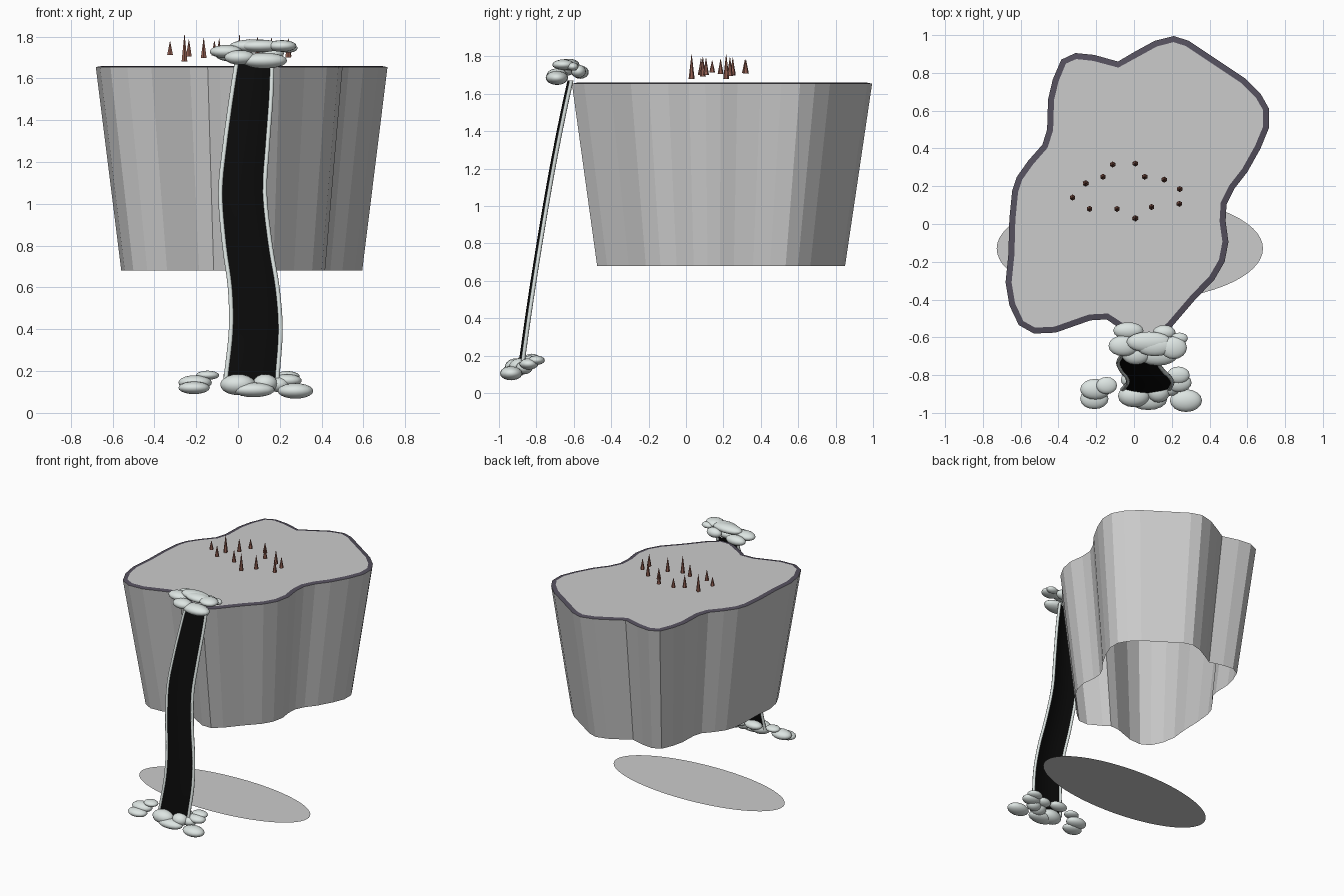
import bpy, bmesh, math
from mathutils import Vector

if "Cube" in bpy.data.objects:
    bpy.data.objects.remove(bpy.data.objects["Cube"])


def material(name, rgb):
    m = bpy.data.materials.new(name)
    m.diffuse_color = (*rgb, 1)
    m.use_nodes = True
    m.node_tree.nodes["Principled BSDF"].inputs["Base Color"].default_value = m.diffuse_color
    return m


def make_object(name, bm, mat=None, smooth=False):
    me = bpy.data.meshes.new(name)
    bm.to_mesh(me)
    bm.free()
    ob = bpy.data.objects.new(name, me)
    bpy.context.collection.objects.link(ob)
    if mat:
        me.materials.append(mat)
    for p in me.polygons:
        p.use_smooth = smooth
    return ob


def loft(bm, rings, closed=True):
    """Bridge consecutive rings of points with quads."""
    rows = [[bm.verts.new(p) for p in r] for r in rings]
    n = len(rows[0])
    for a, b in zip(rows, rows[1:]):
        for i in range(n if closed else n - 1):
            j = (i + 1) % n
            bm.faces.new((a[i], a[j], b[j], b[i]))
    return rows


rim_mat = material("dark_rim", (0.09, 0.08, 0.11))
black = material("black_water", (0.003, 0.003, 0.003))
pale = material("pale_foam", (0.72, 0.78, 0.76))
brown = material("red_brown", (0.28, 0.11, 0.08))

# Cliff outline, clockwise seen from above
outline = [(.21, .995), (.29, .97), (.425, .88), (.59, .77), (.67, .69), (.715, .61),
           (.715, .51), (.67, .40), (.60, .275), (.53, .185), (.49, .105), (.485, .015),
           (.50, -.095), (.48, -.20), (.425, -.295), (.32, -.405), (.20, -.545),
           (.12, -.61), (.03, -.61), (-.087, -.545), (-.145, -.505), (-.23, -.51),
           (-.415, -.575), (-.53, -.58), (-.61, -.535), (-.66, -.43), (-.68, -.31),
           (-.665, -.16), (-.66, .025), (-.645, .175), (-.62, .25), (-.56, .335),
           (-.485, .42), (-.46, .50), (-.455, .66), (-.43, .765), (-.385, .87),
           (-.31, .905), (-.21, .895), (-.085, .86), (0, .91), (.11, .97)]
outline.reverse()
CX, CY, TOP, LOW = .02, .165, 1.66, .68


def ring(scale, z):
    return [(CX + (x - CX) * scale, CY + (y - CY) * scale, z) for x, y in outline]


def inset_ring(d, z):
    pts, n = [], len(outline)
    for i, (x, y) in enumerate(outline):
        t = (Vector(outline[(i + 1) % n]) - Vector(outline[i - 1])).normalized()
        pts.append((x - t.y * d, y + t.x * d, z))
    return pts


# Cliff wall: tapered, open underneath
bm = bmesh.new()
loft(bm, [ring(.826, LOW), ring(1, TOP - .006)])
make_object("cliff_wall", bm)

# Dark rim around the plateau
bm = bmesh.new()
loft(bm, [ring(1, TOP - .006), inset_ring(.032, TOP)])
make_object("plateau_rim", bm, rim_mat)

# Plateau surface
bm = bmesh.new()
bm.faces.new([bm.verts.new(p) for p in inset_ring(.032, TOP)])
make_object("plateau_top", bm)

# Flat elliptical disc at ground level
bm = bmesh.new()
bm.faces.new([bm.verts.new((-.022 + .705 * math.cos(a), -.13 + .28 * math.sin(a), 0))
              for a in (math.tau * i / 64 for i in range(64))])
make_object("ground_disc", bm)

# Waterfall path: centre x, front y, z, half width
path = [(.078, -.635, 1.67, .085), (.062, -.672, 1.5, .095), (.038, -.718, 1.27, .102),
        (.022, -.758, 1.05, .106), (.045, -.800, .80, .110), (.075, -.832, .60, .113),
        (.085, -.862, .40, .118), (.068, -.890, .20, .122), (.062, -.897, .14, .124)]


def spline(t):
    """Catmull-Rom sample of the path."""
    i = min(int(t), len(path) - 2)
    u = t - i
    p = [path[max(0, min(len(path) - 1, i + k))] for k in (-1, 0, 1, 2)]
    return [.5 * (2 * b + (c - a) * u + (2 * a - 5 * b + 4 * c - d) * u * u
                  + (3 * b - a - 3 * c + d) * u ** 3) for a, b, c, d in zip(*p)]


STEPS = 32
samples = [spline(i * (len(path) - 1) / STEPS) for i in range(STEPS + 1)]
bow = .022

# Water sheet, bowed towards the front
bm = bmesh.new()
loft(bm, [[(x + w * s, y + bow * s * s, z) for s in (-1, -.6, -.2, .2, .6, 1)]
          for x, y, z, w in samples], closed=False)
make_object("water_sheet", bm, black, True)

# Pale strands down both edges
for name, side in (("left", -1), ("right", 1)):
    bm = bmesh.new()
    loft(bm, [[(x + side * w + .011 * math.cos(a), y + bow + .011 * math.sin(a), z)
               for a in (math.tau * k / 8 for k in range(8))] for x, y, z, w in samples])
    make_object("water_edge_" + name, bm, pale, True)


def blobs(name, items):
    """Foam blobs: x, y, z, rx, ry, rz."""
    for i, (x, y, z, rx, ry, rz) in enumerate(items):
        bm = bmesh.new()
        bmesh.ops.create_uvsphere(bm, u_segments=16, v_segments=10, radius=1)
        bmesh.ops.scale(bm, vec=(rx, ry, rz), verts=bm.verts)
        ob = make_object(f"{name}_{i + 1}", bm, pale, True)
        ob.location = (x, y, z)


# Foam at the lip of the fall
blobs("top_foam", [
    (-.03, -.565, 1.715, .08, .045, .035), (.16, -.575, 1.72, .06, .04, .035),
    (.08, -.625, 1.755, .12, .055, .032), (-.055, -.645, 1.728, .08, .055, .032),
    (.11, -.645, 1.755, .10, .055, .03), (.21, -.655, 1.755, .07, .06, .028),
    (.01, -.69, 1.70, .075, .055, .035), (.125, -.69, 1.685, .11, .06, .038),
    (.24, -.605, 1.745, .045, .03, .022)])

# Foam where the water lands
blobs("bottom_foam", [
    (-.205, -.875, 1.45 / 10, .08, .055, .035), (-.21, -.925, .12, .075, .055, .03),
    (-.145, -.855, .18, .055, .045, .022), (0, -.91, .135, .085, .06, .05),
    (.075, -.93, .11, .10, .055, .035), (.13, -.89, .14, .06, .055, .045),
    (.275, -.935, .105, .085, .06, .037), (.235, -.80, .175, .06, .045, .025),
    (.235, -.84, .155, .07, .05, .03), (.19, -.865, .135, .055, .045, .035),
    (0, -.825, .18, .07, .045, .03), (.13, -.835, .17, .06, .045, .03)])

# Ring of small spikes above the plateau: x, y, height
spikes = [(-.325, .14, .065), (-.256, .215, .13), (-.164, .25, .095), (-.113, .315, .07),
          (.007, .32, .075), (.057, .25, .085), (.16, .235, .10), (.242, .185, .08),
          (.24, .107, .09), (.093, .09, .105), (.007, .03, .13), (-.09, .08, .09),
          (-.235, .08, .08)]
for i, (x, y, h) in enumerate(spikes):
    bm = bmesh.new()
    bmesh.ops.create_cone(bm, cap_ends=True, segments=6, radius1=.016, radius2=.001, depth=h)
    ob = make_object(f"spike_{i + 1}", bm, brown)
    ob.location = (x, y, 1.745)
